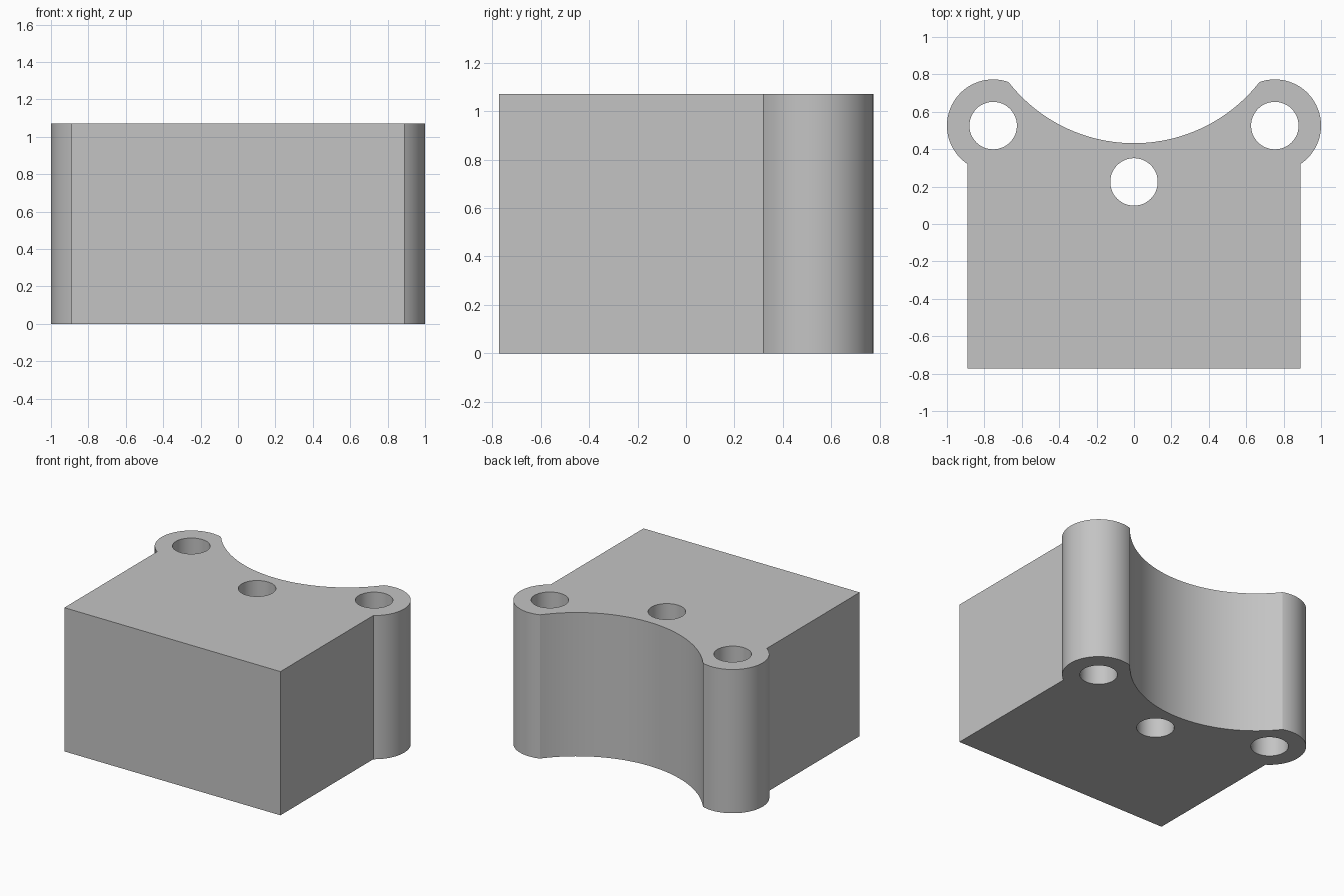
import bpy, bmesh
from math import sin, cos, pi, atan2, sqrt, hypot
from mathutils import Vector

if "Cube" in bpy.data.objects:
    bpy.data.objects.remove(bpy.data.objects["Cube"])

HEIGHT = 1.07
HALF_WIDTH, FRONT_Y = 0.89, -0.772
EAR, EAR_R = (0.753, 0.526), 0.247
HOLE_R = 0.127
SCOOP_TIP, SCOOP_LOW = (0.671, 0.759), 0.432


def arc(centre, radius, start, end, steps):
    return [(centre[0] + radius * cos(start + (end - start) * i / steps),
             centre[1] + radius * sin(start + (end - start) * i / steps))
            for i in range(steps + 1)]


def angle_to(centre, point):
    return atan2(point[1] - centre[1], point[0] - centre[0])


# Half outline: front corner, round ear, then concave scoop to the middle
ear_start = (HALF_WIDTH, EAR[1] - sqrt(EAR_R**2 - (HALF_WIDTH - EAR[0])**2))
rise = SCOOP_TIP[1] - SCOOP_LOW
scoop_r = (SCOOP_TIP[0]**2 + rise**2) / (2 * rise)
scoop_centre = (0, SCOOP_LOW + scoop_r)
half = [(HALF_WIDTH, FRONT_Y)]
half += arc(EAR, EAR_R, angle_to(EAR, ear_start), angle_to(EAR, SCOOP_TIP), 40)
half += arc(scoop_centre, scoop_r, angle_to(scoop_centre, SCOOP_TIP), -pi / 2, 32)[1:]
outline = half + [(-x, y) for x, y in reversed(half[:-1])]

# Through holes: one in each ear and one behind the scoop
loops = [outline]
for centre in (EAR, (-EAR[0], EAR[1]), (0, 0.225)):
    loops.append(arc(centre, HOLE_R, 0, 2 * pi, 48)[:-1])

# Fill the profile and extrude it into the block
bm = bmesh.new()
edges = []
for loop in loops:
    verts = [bm.verts.new((x, y, 0)) for x, y in loop]
    edges += [bm.edges.new((v, verts[i - 1])) for i, v in enumerate(verts)]
bmesh.ops.triangle_fill(bm, edges=edges, use_beauty=True, use_dissolve=False,
                        normal=Vector((0, 0, 1)))

# Keep the holes open
centres = [EAR, (-EAR[0], EAR[1]), (0, 0.225)]
inside = [f for f in bm.faces if any(
    hypot(f.calc_center_median().x - cx, f.calc_center_median().y - cy) < HOLE_R * 0.99
    and all(hypot(v.co.x - cx, v.co.y - cy) < HOLE_R * 1.01 for v in f.verts)
    for cx, cy in centres)]
bmesh.ops.delete(bm, geom=inside, context="FACES_ONLY")

result = bmesh.ops.extrude_face_region(bm, geom=bm.faces[:], use_keep_orig=True)
top = [g for g in result["geom"] if isinstance(g, bmesh.types.BMVert)]
bmesh.ops.translate(bm, verts=top, vec=(0, 0, HEIGHT))
bmesh.ops.recalc_face_normals(bm, faces=bm.faces[:])

mesh = bpy.data.meshes.new("bracket_block")
bm.to_mesh(mesh)
bm.free()
block = bpy.data.objects.new("bracket_block", mesh)
bpy.context.collection.objects.link(block)

# Plain grey finish
grey = bpy.data.materials.new("plain_grey")
grey.use_nodes = True
colour = (0.55, 0.55, 0.55, 1)
grey.diffuse_color = colour
grey.node_tree.nodes["Principled BSDF"].inputs["Base Color"].default_value = colour
mesh.materials.append(grey)

# Smooth curved walls, sharp rims
bpy.ops.object.select_all(action="DESELECT")
block.select_set(True)
bpy.context.view_layer.objects.active = block
bpy.ops.object.shade_smooth_by_angle(angle=0.5)
